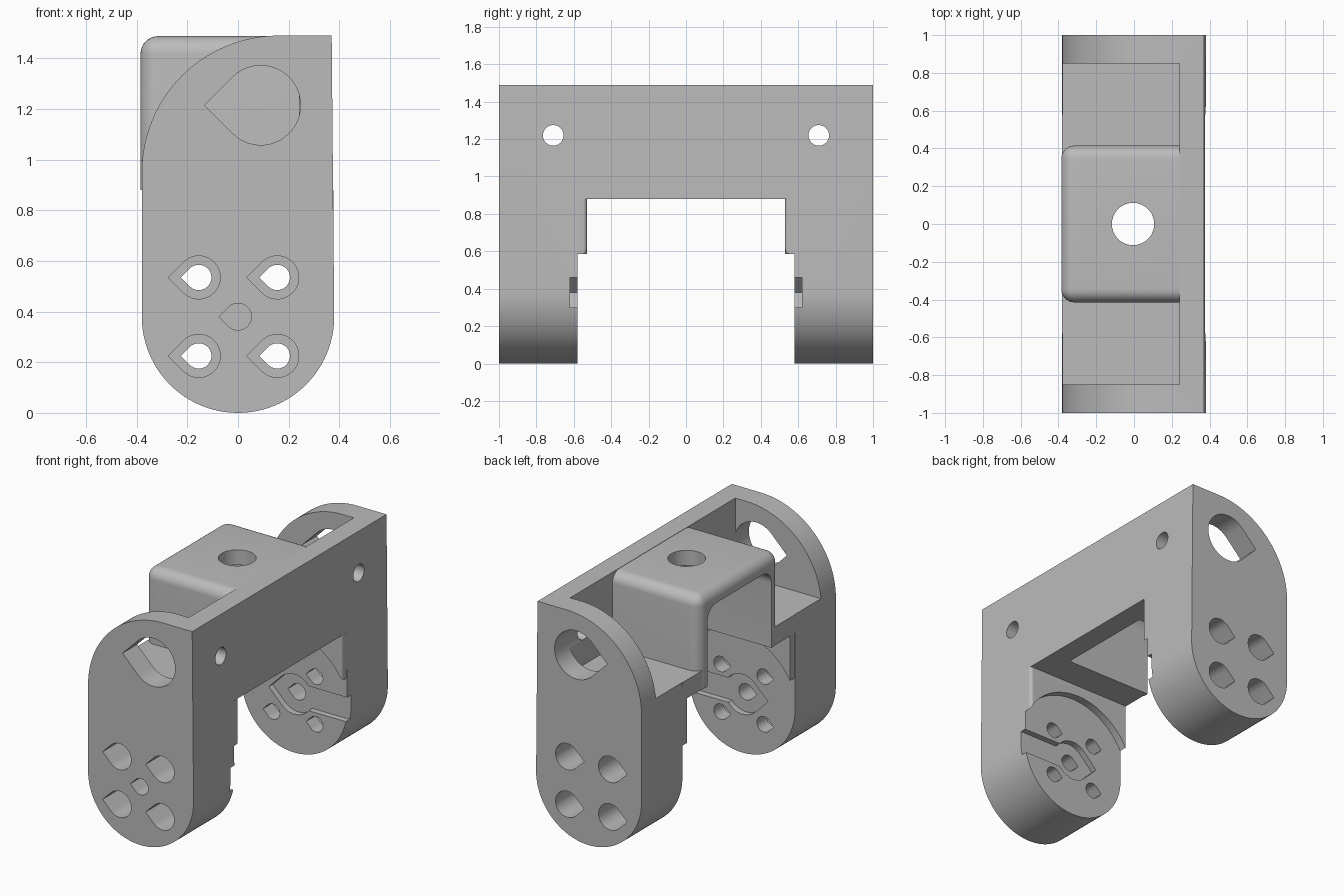
import bpy, bmesh
from math import sin, cos, pi, radians, asin, sqrt

if "Cube" in bpy.data.objects:
    bpy.data.objects.remove(bpy.data.objects["Cube"], do_unlink=True)

grey = bpy.data.materials.new("plain_grey")
grey.use_nodes = True
grey.diffuse_color = (0.5, 0.5, 0.5, 1)
grey.node_tree.nodes["Principled BSDF"].inputs["Base Color"].default_value = (0.5, 0.5, 0.5, 1)


def arc(cx, cz, r, a0, a1, n=24):
    return [(cx + r * cos(radians(a0 + (a1 - a0) * i / n)),
             cz + r * sin(radians(a0 + (a1 - a0) * i / n))) for i in range(n + 1)]


def teardrop(cx, cz, r):
    return arc(cx, cz, r, -135, 135, 32) + [(cx - r * sqrt(2), cz)]


def prism(name, pts, a, b, axis="y", rule=None, radius=0.0):
    """Extrude a 2D profile along an axis; bevel the edges picked by the rule."""
    place = {"x": lambda p, t: (t, p[0], p[1]),
             "y": lambda p, t: (p[0], t, p[1]),
             "z": lambda p, t: (p[0], p[1], t)}[axis]
    bm = bmesh.new()
    lo = [bm.verts.new(place(p, a)) for p in pts]
    hi = [bm.verts.new(place(p, b)) for p in pts]
    bm.faces.new(lo)
    bm.faces.new(hi)
    for i in range(len(pts)):
        j = (i + 1) % len(pts)
        bm.faces.new((lo[i], lo[j], hi[j], hi[i]))
    bmesh.ops.recalc_face_normals(bm, faces=bm.faces)
    if rule:
        edges = [e for e in bm.edges if rule(e.verts[0].co, e.verts[1].co)]
        bmesh.ops.bevel(bm, geom=edges, offset=radius, segments=8, profile=0.5,
                        affect="EDGES", clamp_overlap=True)
        bmesh.ops.recalc_face_normals(bm, faces=bm.faces)
    mesh = bpy.data.meshes.new(name)
    bm.to_mesh(mesh)
    bm.free()
    mesh.materials.append(grey)
    ob = bpy.data.objects.new(name, mesh)
    bpy.context.collection.objects.link(ob)
    return ob


def rect(u0, u1, v0, v1):
    return [(u0, v0), (u1, v0), (u1, v1), (u0, v1)]


def cut(ob, cutters):
    bpy.context.view_layer.objects.active = ob
    for c in cutters:
        c.hide_render = True
        m = ob.modifiers.new("cut", "BOOLEAN")
        m.operation, m.solver, m.object = "DIFFERENCE", "EXACT", c
        bpy.ops.object.modifier_apply(modifier=m.name)
        bpy.data.objects.remove(c, do_unlink=True)


def smooth(ob):
    bpy.ops.object.select_all(action="DESELECT")
    ob.select_set(True)
    bpy.context.view_layer.objects.active = ob
    bpy.ops.object.shade_smooth_by_angle(angle=radians(30))


parts = []
MID = 0.38          # height of the pivot
# Outline of a side: round bottom, square front corner, large rounded back corner
outline = (arc(0, MID, 0.38, 180, 360, 48) + [(0.37, 1.49)]
           + arc(0.16, 0.95, 0.54, 90, 180, 32))
# Single-arm recess with a pointed hub
half = math_angle = asin(0.08 / 0.13) * 180 / pi
recess = ([(0.5, MID + 0.08)] + arc(0, MID, 0.13, half, 135) + [(-0.184, MID)]
          + arc(0, MID, 0.13, 225, 360 - half) + [(0.5, MID - 0.08)])

for side, s in (("front", -1), ("back", 1)):
    leg = prism(side + "_leg", outline, s * 0.58, s * 1.0)
    cutters = [
        prism("pocket", rect(-0.6, 0.24, 1.0, 1.7), s * 0.4, s * 0.85),
        prism("large_hole", teardrop(0.09, 1.215, 0.157), s * 0.7, s * 1.1),
        prism("wall_hole", arc(s * 0.71, 1.22, 0.055, 0, 350, 35), 0.1, 0.6, "x"),
        prism("recess", recess, s * 0.5, s * 0.62),
        prism("pivot_hole", teardrop(0, MID, 0.053), s * 0.5, s * (1.1 if s < 0 else 0.75)),
    ]
    for x in (-0.155, 0.155):
        for z in (MID - 0.155, MID + 0.155):
            cutters.append(prism("bore", teardrop(x, z, 0.085), s * 0.68, s * 1.1))
            cutters.append(prism("screw", teardrop(x, z, 0.05), s * 0.5, s * 0.8))
    cut(leg, cutters)
    parts.append(leg)

    # Raised pad on the inner face, with a round clearance below
    a = asin(sqrt(0.43 ** 2 - 0.377 ** 2) / 0.43) * 180 / pi
    pad = prism(side + "_pad", [(0.377, 0.88), (-0.377, 0.88)] + arc(0, MID, 0.43, 180 - a, a),
                s * 0.53, s * 0.585, "y",
                lambda p, q: min(p.x, q.x) > 0.37 and max(abs(p.y), abs(q.y)) < 0.54, 0.04)
    parts.append(pad)

    # Shelf joining the leg to the centre block
    parts.append(prism(side + "_shelf", rect(-0.38, 0.24, 0.88, 1.0), s * 0.36, s * 0.58))

# Long wall tying both legs together
parts.append(prism("side_wall", [(0.24, 0.88), (0.3755, 0.88), (0.37, 1.49), (0.24, 1.49)],
                   -0.58, 0.58))


# Rounded hollow centre block with a hole through its top
def block_edge(p, q):
    top = min(p.z, q.z) > 1.4
    outer = max(p.x, q.x) < 0
    along = abs(p.x - q.x) > 0.1
    return (top and (along or outer)) or (outer and abs(p.z - q.z) > 0.1)


block = prism("centre_block", rect(-0.385, 0.24, 0.88, 1.488), -0.415, 0.415, "y", block_edge, 0.07)
cut(block, [
    prism("hollow", rect(-0.33, 0.33, 0.5, 1.39), -0.8, 0.235, "x",
          lambda p, q: min(p.z, q.z) > 1.3 and abs(p.x - q.x) > 0.1, 0.09),
    prism("top_hole", arc(-0.005, 0, 0.112, 0, 350, 35), 1.2, 1.7, "z"),
])
parts.append(block)

for ob in parts:
    smooth(ob)
